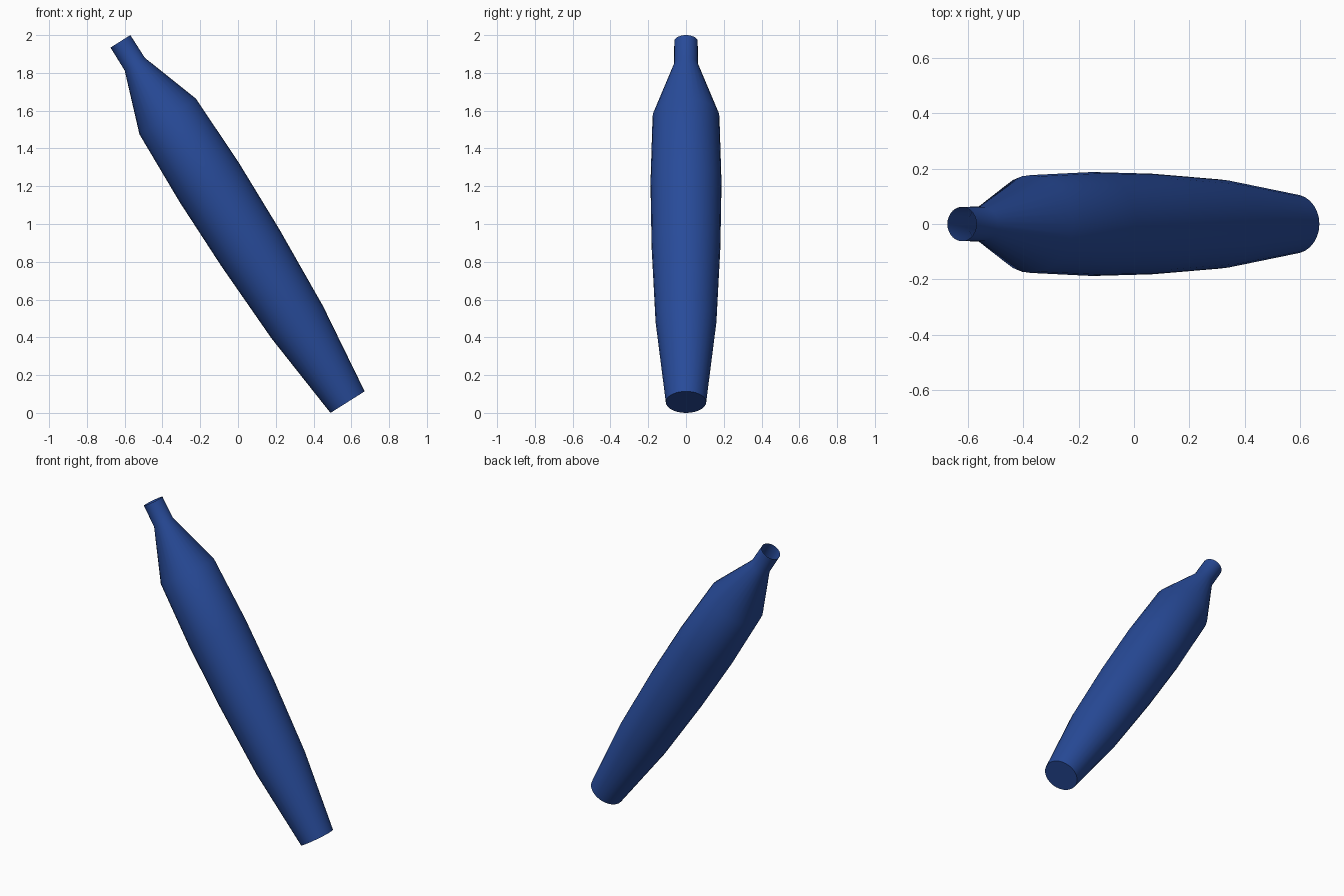
import bpy, bmesh, math
from mathutils import Vector

cube = bpy.data.objects.get("Cube")
if cube:
    bpy.data.objects.remove(cube, do_unlink=True)

SIDES = 28
BASE = Vector((0.58, 0, 0.057))
TIP = Vector((-0.6225, 0, 1.967))

# Profile along the long axis: (distance from base, radius)
profile = [(0, 0.107), (0.50, 0.161), (0.967, 0.182), (1.371, 0.188),
           (1.787, 0.177), (2.114, 0.063), ((TIP - BASE).length, 0.062)]

blue = bpy.data.materials.new("deep blue")
blue.use_nodes = True
color = (0.021, 0.070, 0.32, 1)
blue.diffuse_color = color
blue.node_tree.nodes["Principled BSDF"].inputs["Base Color"].default_value = color

# Tapered body with a closed base and an open neck
bm = bmesh.new()
rings = []
for dist, radius in profile:
    angles = [2 * math.pi * i / SIDES for i in range(SIDES)]
    rings.append([bm.verts.new((radius * math.cos(a), radius * math.sin(a), dist))
                  for a in angles])
for low, high in zip(rings, rings[1:]):
    for i in range(SIDES):
        j = (i + 1) % SIDES
        bm.faces.new((low[i], low[j], high[j], high[i]))
bm.faces.new(list(reversed(rings[0])))
mesh = bpy.data.meshes.new("bottle_body")
bm.to_mesh(mesh)
bm.free()
mesh.materials.append(blue)

# Lean the body along its axis
body = bpy.data.objects.new("bottle_body", mesh)
bpy.context.collection.objects.link(body)
axis = TIP - BASE
body.location = BASE
body.rotation_euler = (0, math.atan2(axis.x, axis.z), 0)

# Smooth sides with a crisp base rim
bpy.ops.object.select_all(action='DESELECT')
body.select_set(True)
bpy.context.view_layer.objects.active = body
bpy.ops.object.shade_smooth_by_angle(angle=math.radians(35))
